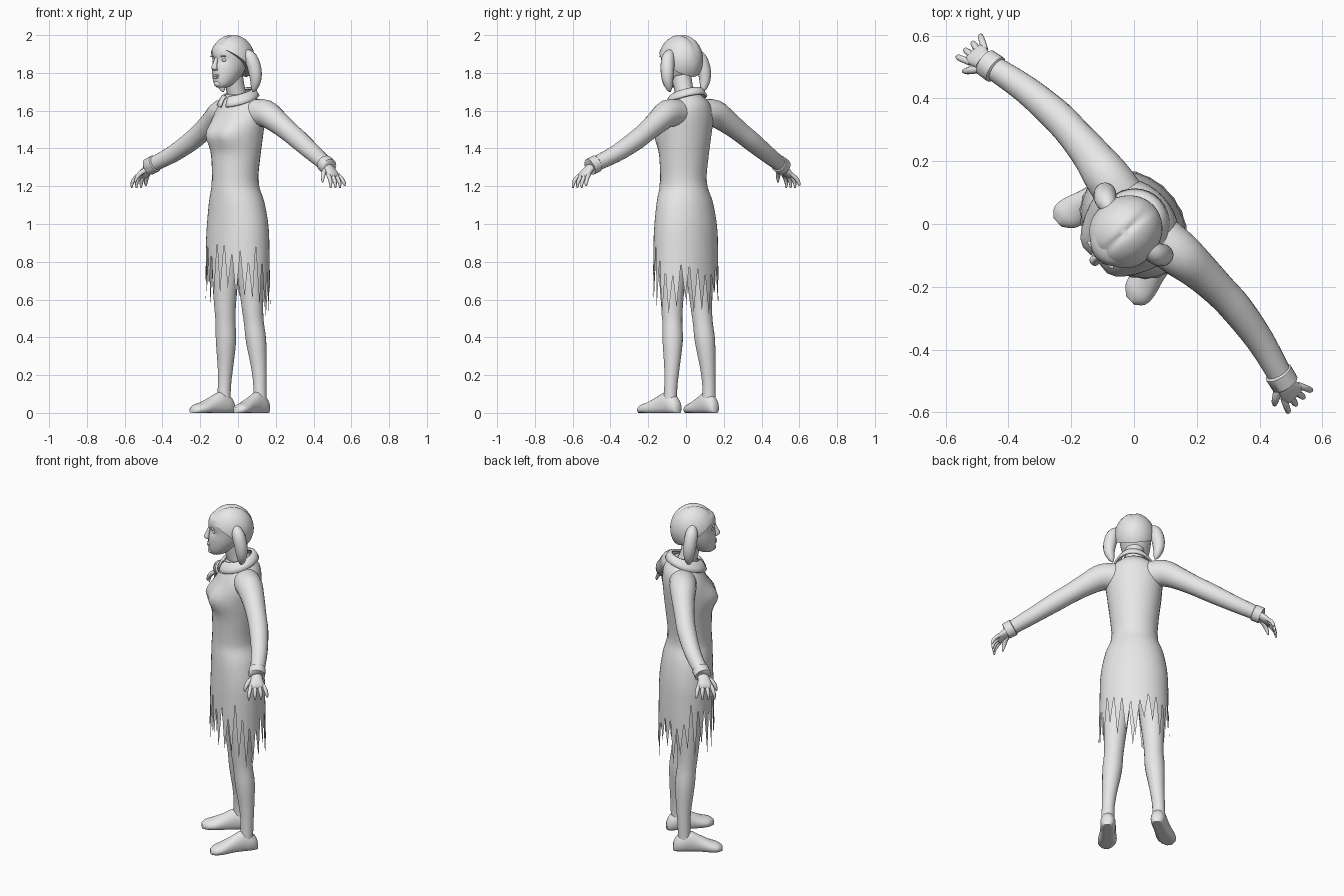
import bpy
import bmesh
import math
import random
from mathutils import Matrix, Vector

random.seed(4)
cube = bpy.data.objects.get("Cube")
if cube:
    bpy.data.objects.remove(cube, do_unlink=True)

grey = bpy.data.materials.new("plain_grey")
grey.use_nodes = True
GREY = (0.8, 0.8, 0.8, 1)
grey.diffuse_color = GREY
for node in grey.node_tree.nodes:
    if node.type == 'BSDF_PRINCIPLED':
        node.inputs["Base Color"].default_value = GREY

parts = []
X, Y, Z = Vector((1, 0, 0)), Vector((0, 1, 0)), Vector((0, 0, 1))


def finish(name, bm):
    """Turn a bmesh into a named object."""
    bmesh.ops.recalc_face_normals(bm, faces=bm.faces)
    mesh = bpy.data.meshes.new(name)
    bm.to_mesh(mesh)
    bm.free()
    mesh.materials.append(grey)
    ob = bpy.data.objects.new(name, mesh)
    bpy.context.collection.objects.link(ob)
    parts.append(ob)
    return ob


def refine(rows, steps):
    """Smooth interpolation through the given rows."""
    out = []
    last = len(rows) - 1
    for i in range(last):
        a, b, c, d = (rows[max(0, min(last, i + k))] for k in (-1, 0, 1, 2))
        for s in range(steps):
            t = s / steps
            out.append([q + t / 2 * (r - p + t * (2 * p - 5 * q + 4 * r - w
                        + t * (3 * (q - r) + w - p)))
                        for p, q, r, w in zip(a, b, c, d)])
    return out + [list(rows[last])]


def tube(rows, n=16, steps=3, axis=None, caps=True):
    """Loft elliptical rings; each row is x, y, z, radius, second radius."""
    rows = refine(rows, steps)
    centres = [Vector(r[:3]) for r in rows]
    bm = bmesh.new()
    rings = []
    for i, row in enumerate(rows):
        t = axis or (centres[min(i + 1, len(rows) - 1)] - centres[max(i - 1, 0)]).normalized()
        ref = X if abs(t.y) > 0.9 else Y
        side = (ref - t * ref.dot(t)).normalized()
        up = side.cross(t)
        ring = []
        for j in range(n):
            a = math.tau * j / n
            ring.append(bm.verts.new(centres[i] + up * row[3] * math.cos(a) + side * row[4] * math.sin(a)))
        rings.append(ring)
    for low, high in zip(rings, rings[1:]):
        for j in range(n):
            k = (j + 1) % n
            bm.faces.new((low[j], low[k], high[k], high[j]))
    if caps:
        bm.faces.new(rings[0])
        bm.faces.new(rings[-1])
    return bm, rings


def upright(rows, **kw):
    """Loft level rings; each row is height, half width, front, back."""
    return tube([(0, (f + b) / 2, z, a, (b - f) / 2) for z, a, f, b in rows], axis=Z, **kw)


def ball(name, loc, radii, tilt=0):
    bm = bmesh.new()
    m = Matrix.Translation(loc) @ Matrix.Rotation(tilt, 4, 'X') @ Matrix.Diagonal((*radii, 1))
    bmesh.ops.create_uvsphere(bm, u_segments=16, v_segments=10, radius=1, matrix=m)
    return finish(name, bm)


def limb(name, s, rows, **kw):
    """Round limb on side s; each row is x, y, z, radius."""
    bm, _ = tube([(s * x, y, z, r, r) for x, y, z, r in rows], **kw)
    return finish(name, bm)


# Bodice with a shaped bust
bm, _ = upright([(1.19, .126, -.14, .1), (1.26, .126, -.14, .1), (1.36, .135, -.14, .11),
                 (1.47, .148, -.135, .122), (1.57, .155, -.11, .128),
                 (1.64, .12, -.08, .118), (1.685, .07, -.06, .08)], n=32, steps=4)
for v in bm.verts:
    if v.co.y < -.02:
        for s in (-1, 1):
            d = (v.co.x - s * .07) ** 2 + (v.co.z - 1.475) ** 2
            v.co.y -= .045 * math.exp(-d / .0045)
finish("bodice", bm)

# Skirt with a torn hem
bm, rings = upright([(1.23, .128, -.142, .102), (1.19, .132, -.143, .106), (1.12, .158, -.145, .125),
                     (1.02, .178, -.147, .14), (.94, .186, -.15, .146)], n=48, steps=3, caps=False)
hem = []
for j, v in enumerate(rings[-1]):
    front = v.co.y < 0
    if j % 2:
        z = random.uniform(.56, .68) if front else random.uniform(.5, .64)
    else:
        z = random.uniform(.78, .91) if front else random.uniform(.72, .8)
    grow = 1 + .1 * (.94 - z)
    hem.append(bm.verts.new((v.co.x * grow, v.co.y * grow, z)))
for j, v in enumerate(rings[-1]):
    k = (j + 1) % len(hem)
    bm.faces.new((v, rings[-1][k], hem[k], hem[j]))
finish("torn_skirt", bm)

# Neck and open collar
limb("neck", 1, [(0, .02, 1.62, .06), (0, -.01, 1.69, .05), (0, -.035, 1.78, .052)])
bm, _ = upright([(1.70, .068, -.075, .075), (1.695, .085, -.095, .095), (1.655, .112, -.115, .115)],
                n=32, steps=2, caps=False)
gap = [f for f in bm.faces if f.calc_center_median().y < 0 and abs(f.calc_center_median().x) < .018]
bmesh.ops.delete(bm, geom=gap, context='FACES')
for v in bm.verts:
    v.co.z += .3 * v.co.y
collar = finish("collar", bm)
solid = collar.modifiers.new("thickness", 'SOLIDIFY')
solid.thickness = .012

# Head with cheeks, brow and eye hollows
bm, _ = upright([(1.722, .022, -.145, -.09), (1.735, .042, -.155, -.06), (1.765, .062, -.162, -.02),
                 (1.81, .078, -.163, .02), (1.86, .086, -.16, .045), (1.91, .088, -.162, .055),
                 (1.95, .078, -.145, .045), (1.98, .03, -.08, .0)], n=32, steps=4)
for v in bm.verts:
    if v.co.y < -.08:
        for s in (-1, 1):
            d = (v.co.x - s * .036) ** 2 + (v.co.z - 1.868) ** 2
            v.co.y += .014 * math.exp(-d / .0004)
finish("head", bm)

# Facial features
bm, _ = tube([(0, -.153, 1.885, .008, .008), (0, -.166, 1.85, .011, .012),
              (0, -.172, 1.825, .017, .015), (0, -.16, 1.812, .012, .01)], axis=Z)
finish("nose", bm)
ball("upper_lip", (0, -.16, 1.787), (.024, .011, .006), .3)
ball("lower_lip", (0, -.158, 1.776), (.02, .011, .007))
ball("chin", (0, -.145, 1.743), (.024, .02, .018))

# Hair cap with a centre parting
bm = bmesh.new()
bmesh.ops.create_uvsphere(bm, u_segments=40, v_segments=24, radius=1,
                          matrix=Matrix.Translation((0, -.04, 1.868)) @ Matrix.Diagonal((.112, .126, .134, 1)))
for v in bm.verts:
    v.co.z -= .008 * math.exp(-(v.co.x / .012) ** 2)
cut = bmesh.ops.bisect_plane(bm, geom=bm.verts[:] + bm.edges[:] + bm.faces[:],
                             plane_co=(0, -.165, 1.94), plane_no=(0, .72, 1), clear_inner=True)
rim = [e for e in cut["geom_cut"] if isinstance(e, bmesh.types.BMEdge)]
bmesh.ops.edgeloop_fill(bm, edges=rim)
finish("hair_cap", bm)

for s, label in ((1, "left"), (-1, "right")):
    # Eyes and hanging hair bunches
    ball(label + "_eye", (s * .036, -.134, 1.867), (.015, .011, .008))
    ball(label + "_brow", (s * .038, -.145, 1.888), (.022, .008, .005))
    limb(label + "_hair_bunch", s, [(.085, -.025, 1.91, .02), (.115, -.015, 1.88, .034),
                                    (.132, -.003, 1.82, .036), (.135, .002, 1.765, .03),
                                    (.124, .002, 1.72, .018), (.115, 0, 1.7, .004)])

    # Sleeve and cuff
    limb(label + "_sleeve", s, [(.09, .03, 1.585, .075), (.17, .04, 1.585, .073), (.25, .05, 1.542, .062),
                                (.34, .055, 1.487, .054), (.42, .055, 1.44, .052),
                                (.55, .04, 1.37, .045), (.685, .008, 1.31, .038)], n=20)
    limb(label + "_cuff", s, [(.655, .014, 1.322, .038), (.66, .013, 1.32, .046), (.7, .005, 1.302, .045),
                              (.702, .005, 1.301, .036)], n=20, steps=1)

    # Hand with curled fingers
    bm, _ = tube([(s * .68, .008, 1.31, .022, .028), (s * .71, .003, 1.288, .02, .032),
                  (s * .738, .001, 1.262, .016, .04), (s * .75, .001, 1.248, .008, .034)])
    finish(label + "_palm", bm)
    for i, finger in enumerate(("index", "middle", "ring", "little")):
        y = -.045 + i * .031
        drop = .012 if i == 3 else 0
        limb(f"{label}_{finger}_finger", s, [(.73, y * .65, 1.265, .011), (.755, y * .9, 1.243, .011),
                                             (.77, y * 1.05, 1.217, .009),
                                             (.772, y * 1.1, 1.19 + drop, .004)], n=8)
    limb(label + "_thumb", s, [(.69, -.012, 1.29, .014), (.71, -.042, 1.27, .013),
                               (.722, -.06, 1.245, .01), (.728, -.066, 1.22, .004)], n=8)

    # Leg and foot
    limb(label + "_leg", s, [(.088, 0, 1.0, .08), (.098, 0, .75, .072), (.106, .005, .57, .058),
                             (.11, .012, .48, .053), (.117, .022, .38, .054), (.13, .03, .24, .041),
                             (.138, .03, .14, .035), (.14, .028, .05, .036)], n=20)
    foot = [(.135, .088, .018, .045), (.136, .075, .032, .075), (.138, .045, .041, .1), (.142, .0, .042, .112),
            (.15, -.055, .045, .085), (.16, -.11, .052, .058), (.167, -.15, .045, .045), (.17, -.175, .018, .028)]
    bm, _ = tube([(s * x, y, h * .4, h * .6, w) for x, y, w, h in foot], n=20, axis=-Y)
    for v in bm.verts:
        v.co.z = max(v.co.z, 0)
    finish(label + "_foot", bm)

# Turn the whole figure and smooth its surfaces
turn = Matrix.Rotation(math.radians(-47), 4, 'Z')
bpy.ops.object.select_all(action='DESELECT')
for ob in parts:
    ob.data.transform(turn)
    ob.select_set(True)
bpy.context.view_layer.objects.active = parts[0]
bpy.ops.object.shade_smooth_by_angle(angle=math.radians(50))
